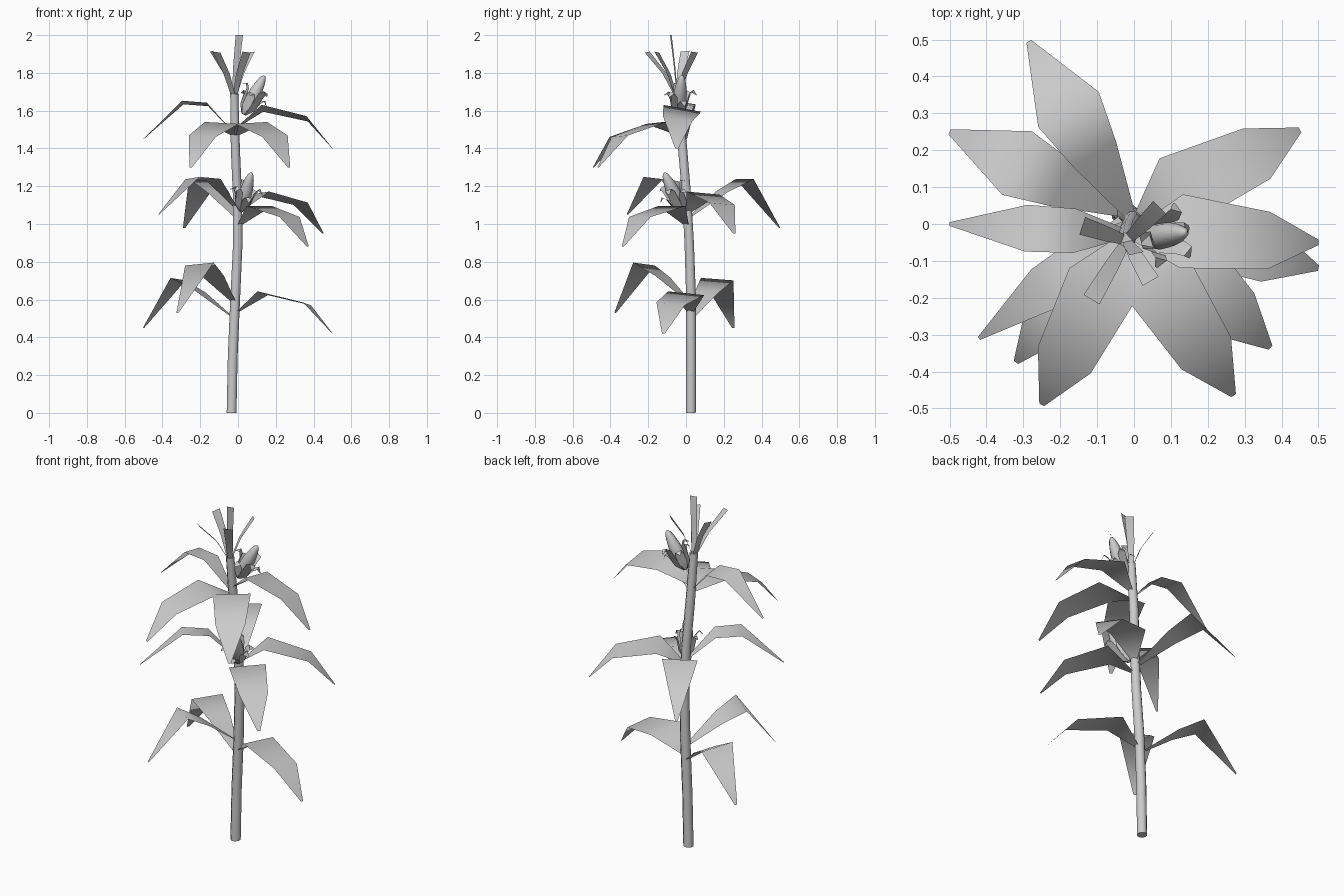
import bpy, math
from mathutils import Vector as V

if "Cube" in bpy.data.objects:
    bpy.data.objects.remove(bpy.data.objects["Cube"])

STEM = [(-.034, .026, 0), (-.028, .027, .3), (-.015, .027, .6), (-.001, .017, .9),
        (-.003, .003, 1.15), (-.014, -.018, 1.4), (-.02, -.045, 1.69)]


def make(name, verts, faces):
    mesh = bpy.data.meshes.new(name)
    mesh.from_pydata([tuple(v) for v in verts], [], faces)
    mesh.update()
    ob = bpy.data.objects.new(name, mesh)
    bpy.context.collection.objects.link(ob)
    return ob


def smooth(ob, angle=60):
    bpy.ops.object.select_all(action='DESELECT')
    bpy.context.view_layer.objects.active = ob
    ob.select_set(True)
    bpy.ops.object.shade_smooth_by_angle(angle=math.radians(angle))


def tube(name, points, radii, sides=8):
    """Closed tube with rings set square to the overall direction of the path."""
    pts = [V(p) for p in points]
    q = V((0, 0, 1)).rotation_difference(pts[-1] - pts[0])
    verts = [p + q @ V((r * math.cos(a), r * math.sin(a), 0))
             for p, r in zip(pts, radii)
             for a in [2 * math.pi * (k + .5) / sides for k in range(sides)]]
    n = len(pts)
    faces = [(i * sides + k, i * sides + (k + 1) % sides,
              (i + 1) * sides + (k + 1) % sides, (i + 1) * sides + k)
             for i in range(n - 1) for k in range(sides)]
    faces += [tuple(reversed(range(sides))), tuple(range((n - 1) * sides, n * sides))]
    ob = make(name, verts, faces)
    smooth(ob)
    return ob


def strip(name, centres, widths, side):
    """Ribbon of quads following the centre points."""
    verts = []
    for c, w in zip(centres, widths):
        verts += [c - side * w / 2, c + side * w / 2]
    faces = [(2 * i, 2 * i + 1, 2 * i + 3, 2 * i + 2) for i in range(len(centres) - 1)]
    ob = make(name, verts, faces)
    smooth(ob, 85)
    return ob


def stem_at(z):
    for a, b in zip(STEM, STEM[1:]):
        if z <= b[2]:
            return V(a).lerp(V(b), (z - a[2]) / (b[2] - a[2]))
    return V(STEM[-1])


# stem
tube("stem", STEM, [.028, .028, .028, .027, .026, .026, .023])

# leaf kinds: stations of (fraction of reach, height above tip, width)
KINDS = {
    "droop": [(.03, .115, .035), (.28, .215, .2), (.74, .157, .155), (1, 0, .015)],
    "high": [(.03, .17, .035), (.3, .235, .2), (.74, .165, .16), (1, 0, .015)],
    "arch": [(.03, .04, .03), (.3, .183, .12), (.57, .193, .127), (1, 0, .01)],
    "fan": [(.03, .06, .03), (.37, .19, .135), (.62, .258, .19), (1, 0, .015)],
}
# kind, tip position, roll (rise across the width)
LEAVES = [
    ("fan", -.5, .25, .45, .07), ("fan", -.32, -.375, .53, .08), ("droop", .5, -.12, .42, -.1),
    ("fan", -.285, .495, .98, 0), ("arch", -.42, -.31, 1.05, .1),
    ("droop", .37, -.335, .88, 0), ("droop", .45, .255, .95, -.08),
    ("arch", -.5, 0, 1.45, .15), ("high", -.25, -.49, 1.3, -.05),
    ("high", .27, -.465, 1.3, .05), ("droop", .5, -.05, 1.4, -.18),
]
for n, (kind, x, y, z, roll) in enumerate(LEAVES, 1):
    st = KINDS[kind]
    root = stem_at(z + st[0][1])
    reach = V((x - root.x, y - root.y, 0))
    side = V((-reach.y, reach.x, 0)).normalized()
    side.z = roll
    centres = [V((root.x, root.y, z + h)) + reach * f for f, h, w in st]
    if kind == "droop":
        centres[1] += side * .015
    strip(f"leaf_{n}", centres, [s[2] for s in st], side)

# tassel blades
top = V((-.02, -.045, 1.66))
for n, (x, y, z, w) in enumerate([(-.14, -.005, 1.915, .05), (.07, .045, 1.91, .05),
                                  (-.115, -.205, 1.91, .05), (.045, -.155, 1.91, .05)], 1):
    tip = V((x, y, z))
    out = V((x - top.x, y - top.y, 0))
    side = V((-out.y, out.x, 0)).normalized()
    side.z = -.1
    mid = top.lerp(tip, .55) - out * .12
    strip(f"tassel_blade_{n}", [top, mid, tip], [.025, w * .8, w], side)
strip("tassel_spike", [top, V((-.01, -.06, 1.83)), V((.007, -.08, 2.0))],
      [.025, .033, .04], V((.97, .22, 0)))


def ear(name, base, tip, spin):
    """Cob with husk blades that wrap it and curl outward."""
    base, tip = V(base), V(tip)
    axis = tip - base
    prof = [(0, .012), (.12, .027), (.35, .036), (.6, .034), (.82, .025), (.95, .015), (1, .006)]
    tube(name + "_cob", [base + axis * t for t, r in prof], [r for t, r in prof], 10)
    q = V((0, 0, 1)).rotation_difference(axis)
    for k in range(6):
        a = spin + k * math.pi / 3
        out = q @ V((math.cos(a), math.sin(a), 0))
        side = q @ V((-math.sin(a), math.cos(a), 0))
        lift = .16 * (k % 2)
        path = [(0, .01), (.18, .037), (.4 + lift, .048), (.5 + lift, .066), (.42 + lift, .088)]
        strip(f"{name}_husk_{k + 1}", [base + axis * t + out * r for t, r in path],
              [.018, .045, .048, .036, .008], side)


# ears
ear("upper_ear", (.03, -.04, 1.58), (.14, -.022, 1.785), .3)
ear("lower_ear", (.015, -.02, 1.07), (.07, -.115, 1.27), .8)
